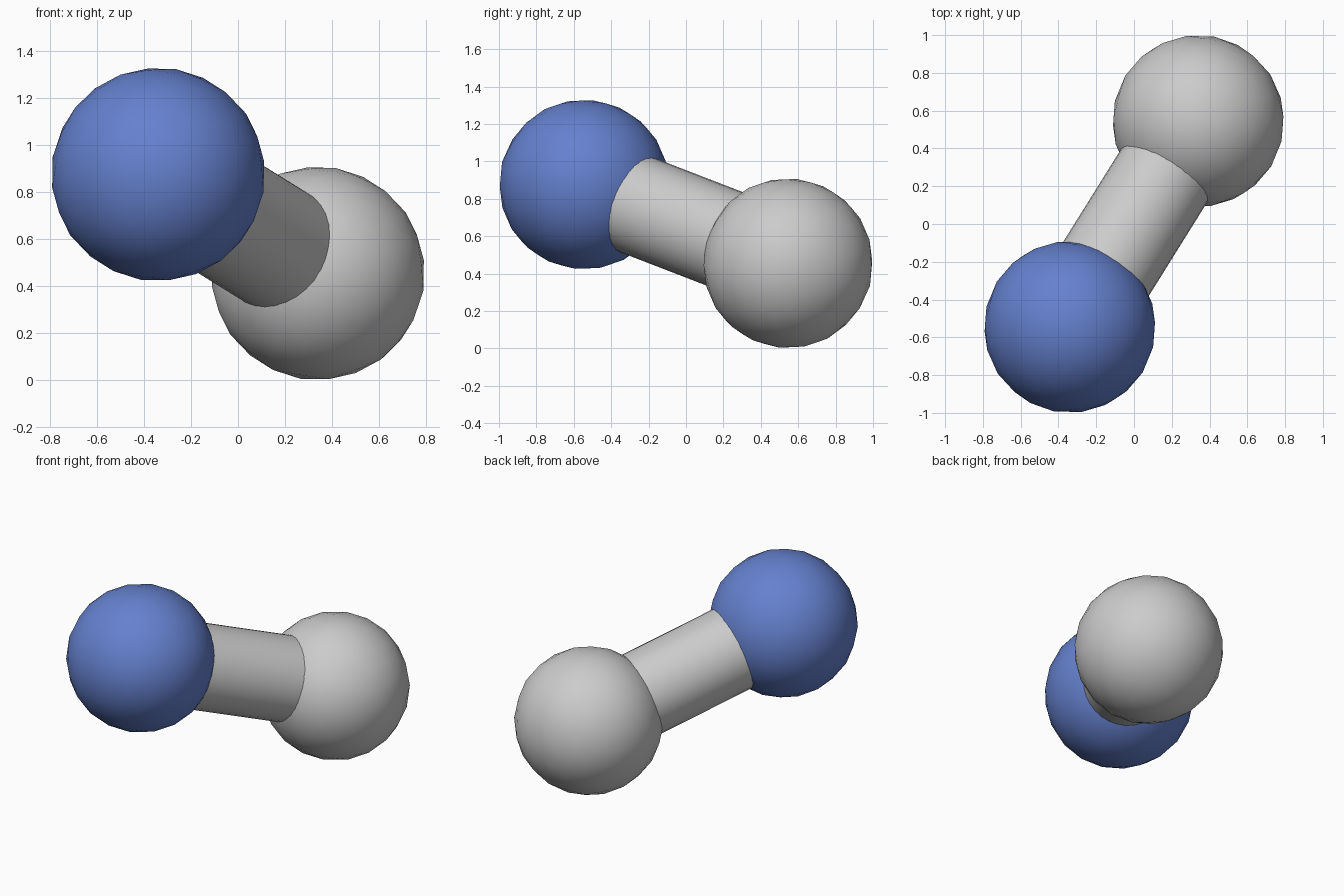
import bpy
from mathutils import Vector

if "Cube" in bpy.data.objects:
    bpy.data.objects.remove(bpy.data.objects["Cube"])

R_BALL, R_ROD = 0.455, 0.268
low_end = Vector((0.34, 0.545, 0.455))
high_end = Vector((-0.34, -0.545, 0.876))
axis = high_end - low_end
turn = axis.to_track_quat('Z', 'Y').to_euler()


def ball(name, center):
    bpy.ops.mesh.primitive_ico_sphere_add(subdivisions=3, radius=R_BALL,
                                          location=center, rotation=turn)
    ob = bpy.context.object
    ob.name = name
    bpy.ops.object.shade_smooth()
    return ob


# Two end balls
ball("grey_ball", low_end)
blue_ball = ball("blue_ball", high_end)
blue = bpy.data.materials.new("blue")
blue.diffuse_color = (0.13, 0.22, 0.62, 1)
blue.use_nodes = True
blue.node_tree.nodes["Principled BSDF"].inputs["Base Color"].default_value = blue.diffuse_color
blue_ball.data.materials.append(blue)

# Connecting rod, ends buried in the balls
bpy.ops.mesh.primitive_cylinder_add(vertices=32, radius=R_ROD, depth=axis.length - 0.6,
                                    location=(low_end + high_end) / 2, rotation=turn)
rod = bpy.context.object
rod.name = "connecting_rod"
bpy.ops.object.shade_smooth_by_angle()
